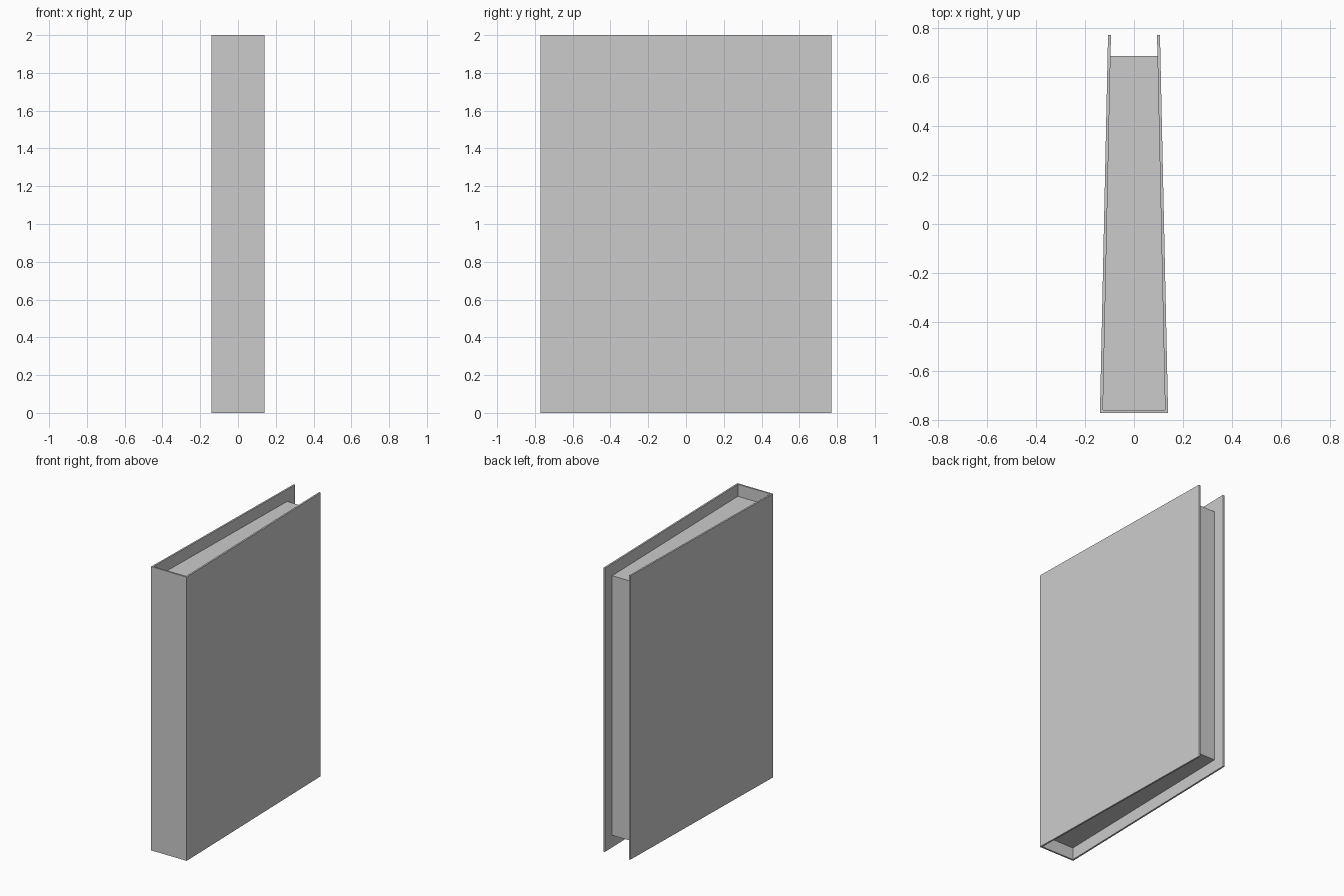
import bpy, bmesh

if "Cube" in bpy.data.objects:
    bpy.data.objects.remove(bpy.data.objects["Cube"])

FRONT, BACK = -0.77, 0.77      # spine and fore edge of the cover
W_FRONT, W_BACK = 0.139, 0.106  # half widths of the cover
T = 0.012                       # board thickness
INSET = 0.085                   # page inset from the cover edges


def half_width(y):
    return W_FRONT + (W_BACK - W_FRONT) * (y - FRONT) / (BACK - FRONT)


def extrude_profile(name, points, z0, z1):
    """Prism from a counter-clockwise xy outline."""
    bm = bmesh.new()
    face = bm.faces.new([bm.verts.new((x, y, z0)) for x, y in points])
    top = bmesh.ops.extrude_face_region(bm, geom=[face])
    verts = [v for v in top["geom"] if isinstance(v, bmesh.types.BMVert)]
    bmesh.ops.translate(bm, verts=verts, vec=(0, 0, z1 - z0))
    bmesh.ops.recalc_face_normals(bm, faces=bm.faces[:])
    mesh = bpy.data.meshes.new(name)
    bm.to_mesh(mesh)
    bm.free()
    obj = bpy.data.objects.new(name, mesh)
    bpy.context.collection.objects.link(obj)
    return obj


# Cover: one folded U-shaped board, tapering towards the fore edge
y_in = FRONT + T
right = [(W_FRONT, FRONT), (W_BACK, BACK), (W_BACK - T, BACK),
         (half_width(y_in) - T, y_in)]
left = [(-x, y) for x, y in reversed(right)]
extrude_profile("cover", right + left, 0, 2)

# Pages: tapered block filling the cover, set in at top, bottom and fore edge
y_page = BACK - INSET
wf, wb = half_width(y_in) - T, half_width(y_page) - T
extrude_profile("pages", [(-wf, y_in), (wf, y_in), (wb, y_page), (-wb, y_page)],
                INSET, 2 - INSET)
